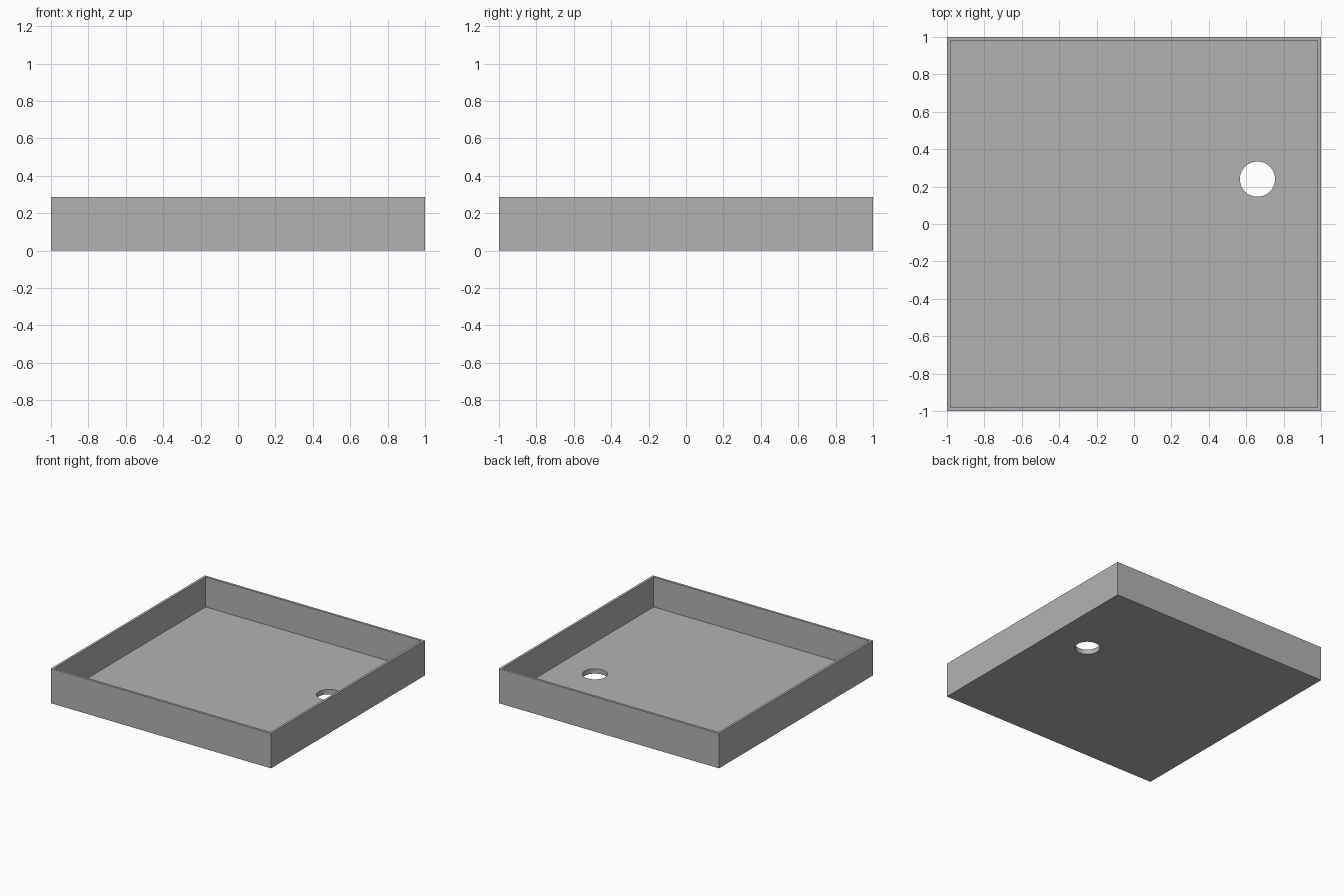
import bpy
import bmesh
from mathutils import Matrix, Vector

cube = bpy.data.objects.get("Cube")
if cube:
    bpy.data.objects.remove(cube, do_unlink=True)

HEIGHT = 0.286
WALL = 0.028
FLOOR = 0.04
HOLE_CENTRE = (0.66, 0.24)
HOLE_RADIUS = 0.094

grey = bpy.data.materials.new("plain grey")
grey.use_nodes = True
colour = (0.45, 0.45, 0.45, 1)
grey.diffuse_color = colour
grey.node_tree.nodes["Principled BSDF"].inputs["Base Color"].default_value = colour


def add_object(name, bm):
    mesh = bpy.data.meshes.new(name)
    bm.to_mesh(mesh)
    bm.free()
    mesh.materials.append(grey)
    obj = bpy.data.objects.new(name, mesh)
    bpy.context.collection.objects.link(obj)
    return obj


# Open tray: a box whose top is inset to the rim and pushed down to the floor
bm = bmesh.new()
bmesh.ops.create_cube(bm, size=1)
bmesh.ops.scale(bm, vec=(2, 2, HEIGHT), verts=bm.verts)
bmesh.ops.translate(bm, vec=(0, 0, HEIGHT / 2), verts=bm.verts)
top = max(bm.faces, key=lambda f: f.calc_center_median().z)
bmesh.ops.inset_individual(bm, faces=[top], thickness=WALL)
base = bmesh.ops.extrude_discrete_faces(bm, faces=[top])["faces"][0]
bmesh.ops.translate(bm, vec=Vector((0, 0, FLOOR - HEIGHT)), verts=base.verts)
tray = add_object("tray", bm)

# Round drain hole through the floor
bm = bmesh.new()
bmesh.ops.create_cone(bm, cap_ends=True, segments=64, radius1=HOLE_RADIUS,
                      radius2=HOLE_RADIUS, depth=0.2,
                      matrix=Matrix.Translation((*HOLE_CENTRE, FLOOR / 2)))
cutter = add_object("hole_cutter", bm)
cutter.hide_render = True
cutter.hide_viewport = True

cut = tray.modifiers.new("drain hole", 'BOOLEAN')
cut.operation = 'DIFFERENCE'
cut.solver = 'EXACT'
cut.object = cutter

# Smooth the hole wall, keep the box edges sharp
bpy.ops.object.select_all(action='DESELECT')
tray.select_set(True)
bpy.context.view_layer.objects.active = tray
bpy.ops.object.modifier_apply(modifier=cut.name)
bpy.data.objects.remove(cutter, do_unlink=True)
bpy.ops.object.shade_smooth_by_angle()
